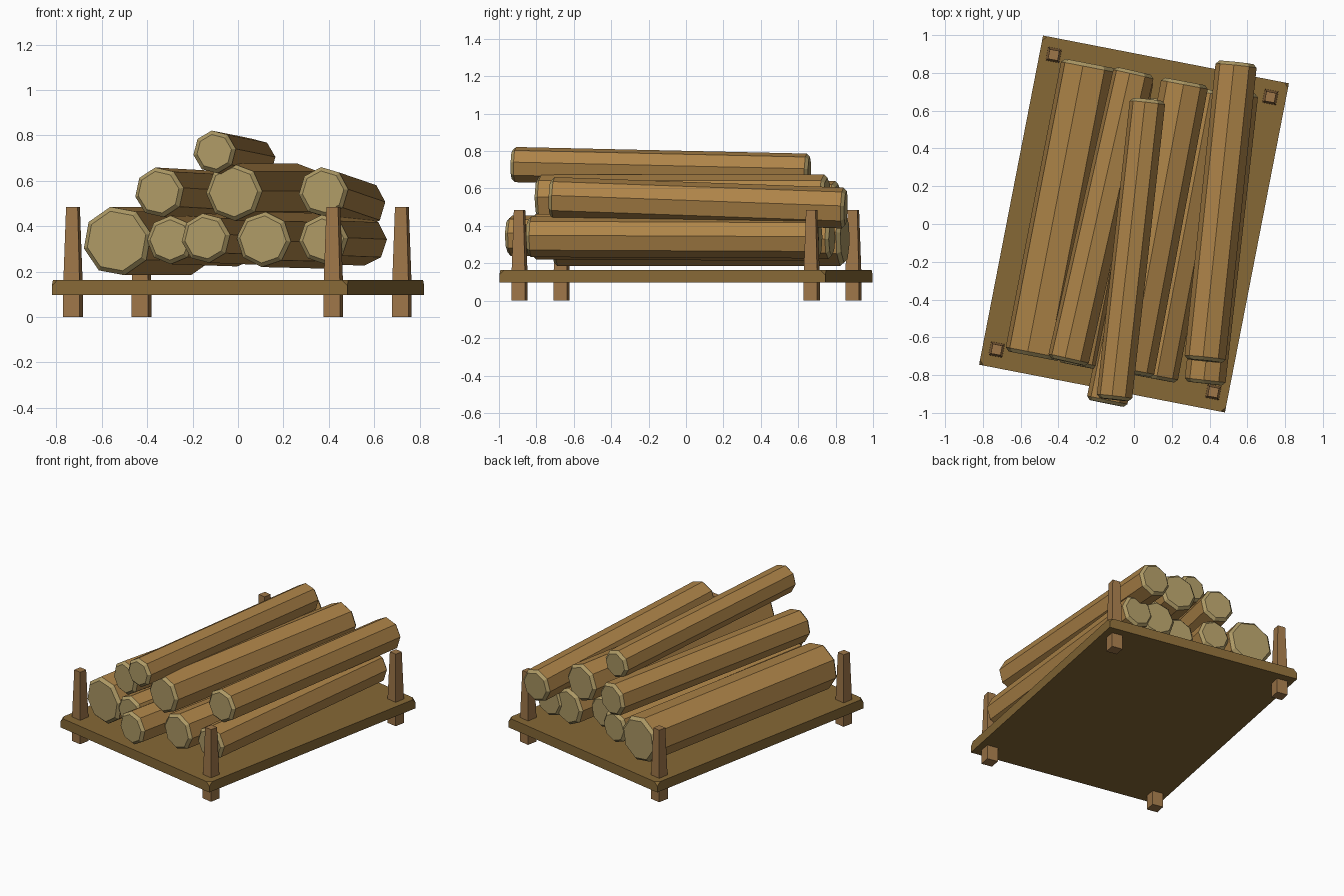
import bpy, bmesh, math
from mathutils import Vector, Matrix

if "Cube" in bpy.data.objects:
    bpy.data.objects.remove(bpy.data.objects["Cube"])


def material(name, rgb):
    m = bpy.data.materials.new(name)
    m.diffuse_color = (*rgb, 1)
    m.use_nodes = True
    m.node_tree.nodes["Principled BSDF"].inputs["Base Color"].default_value = m.diffuse_color
    return m


BARK = material("bark", (0.42, 0.23, 0.065))
CUT = material("cut_wood", (0.42, 0.32, 0.13))
DECK = material("deck_wood", (0.24, 0.14, 0.037))
POST = material("post_wood", (0.34, 0.18, 0.065))
TURN = Matrix.Rotation(math.radians(-11), 4, 'Z')


def finish(name, bm, mats):
    bmesh.ops.recalc_face_normals(bm, faces=bm.faces)
    me = bpy.data.meshes.new(name)
    bm.to_mesh(me)
    bm.free()
    for m in mats:
        me.materials.append(m)
    ob = bpy.data.objects.new(name, me)
    bpy.context.collection.objects.link(ob)
    return ob


def loft(bm, rings):
    """Bridge a list of equal-length point rings and cap both ends."""
    rows = [[bm.verts.new(p) for p in ring] for ring in rings]
    n = len(rows[0])
    bands = []
    for a, b in zip(rows, rows[1:]):
        bands.append([bm.faces.new((a[i], a[(i + 1) % n], b[(i + 1) % n], b[i]))
                      for i in range(n)])
    return bands, [bm.faces.new(rows[0]), bm.faces.new(rows[-1])]


# Deck with clipped top corners
bm = bmesh.new()
bmesh.ops.create_cube(bm, size=1, matrix=TURN @ Matrix.Translation((0, 0, 0.13))
                      @ Matrix.Diagonal((1.326, 1.775, 0.066, 1)))
top = [v for v in bm.verts if v.co.z > 0.13]
bmesh.ops.bevel(bm, geom=top, offset=0.025, segments=1, affect='VERTICES')
finish("deck", bm, [DECK])


# Corner posts, square below the deck and tapering above it
def post(name, x, y):
    bm = bmesh.new()
    rings = []
    for z, w in ((0, 0.037), (0.13, 0.037), (0.485, 0.026)):
        rings.append([TURN @ Vector((sx * w, sy * w, 0)) + Vector((x, y, z))
                      for sx, sy in ((-1, -1), (1, -1), (1, 1), (-1, 1))])
    loft(bm, rings)
    finish(name, bm, [POST])


for name, x, y in (("front_left_post", -0.727, -0.665), ("front_right_post", 0.42, -0.89),
                   ("back_left_post", -0.425, 0.895), ("back_right_post", 0.722, 0.672)):
    post(name, x, y)


# Octagonal logs with chamfered pale ends
def log(name, front, back, r, roll=0, chamfer=0.018):
    a, b = Vector(front), Vector(back)
    d = (b - a).normalized()
    side = d.cross(Vector((0, 0, 1))).normalized()
    up = side.cross(d)
    length = (b - a).length
    rings = []
    for t, rad in ((0, r - chamfer), (chamfer, r),
                   (length - chamfer, r), (length, r - chamfer)):
        ring = []
        for i in range(8):
            ang = math.radians(roll + 45 * i)
            ring.append(a + d * t + rad * (side * math.cos(ang) + up * math.sin(ang)))
        rings.append(ring)
    bm = bmesh.new()
    bands, caps = loft(bm, rings)
    for f in bands[0] + bands[2] + caps:
        f.material_index = 1
    finish(name, bm, [BARK, CUT])


# Bottom row
log("large_bottom_log", (-0.535, -0.70, 0.335), (-0.235, 0.85, 0.335), 0.154, 12, 0.02)
log("bottom_log_2", (-0.30, -0.75, 0.34), (0.0, 0.78, 0.33), 0.107, 0)
log("bottom_log_3", (-0.145, -0.95, 0.348), (0.18, 0.65, 0.335), 0.110, 8)
log("bottom_log_4", (0.11, -0.82, 0.342), (0.40, 0.71, 0.335), 0.122, -4)
log("bottom_log_5", (0.375, -0.845, 0.342), (0.55, 0.70, 0.335), 0.109, 4)
# Middle row
log("middle_log_left", (-0.35, -0.73, 0.55), (0.0, 0.81, 0.53), 0.111, 10)
log("middle_log_centre", (-0.02, -0.79, 0.55), (0.27, 0.755, 0.55), 0.126, 2)
log("middle_log_right", (0.375, -0.725, 0.552), (0.542, 0.855, 0.495), 0.110, 6)
# Top
log("top_log", (-0.105, -0.93, 0.728), (0.073, 0.66, 0.692), 0.095, 8)
